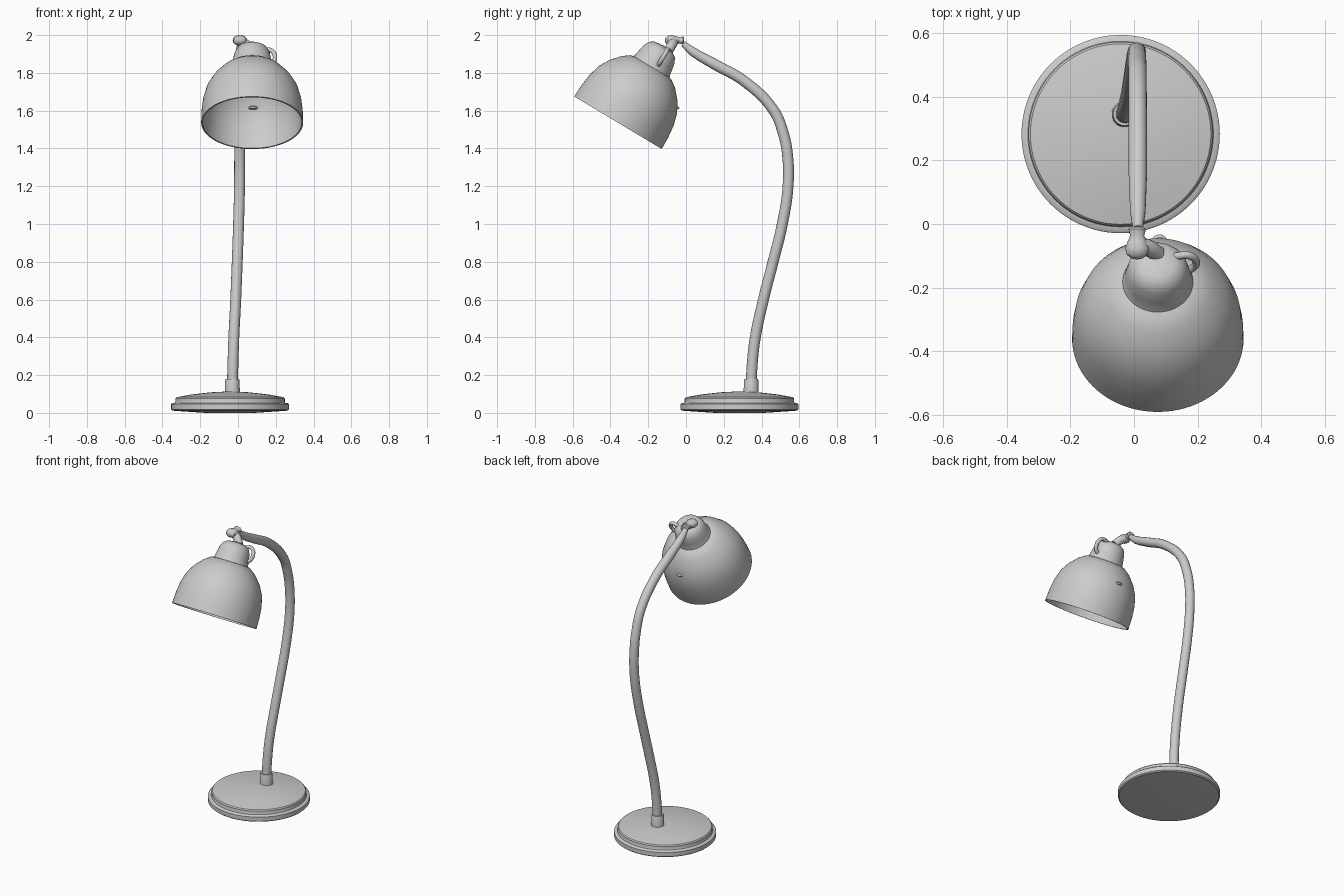
import bpy, bmesh, math
from mathutils import Vector, Matrix

if "Cube" in bpy.data.objects:
    bpy.data.objects.remove(bpy.data.objects["Cube"], do_unlink=True)

GREY = (0.6, 0.6, 0.6, 1)
paint = bpy.data.materials.new("grey_paint")
paint.use_nodes = True
paint.diffuse_color = GREY
bsdf = next(n for n in paint.node_tree.nodes if n.type == "BSDF_PRINCIPLED")
bsdf.inputs["Base Color"].default_value = GREY
bsdf.inputs["Roughness"].default_value = 0.6


def finish(obj, angle=35):
    """Colour the object and smooth it, keeping hard edges."""
    obj.data.materials.clear()
    obj.data.materials.append(paint)
    bpy.ops.object.select_all(action="DESELECT")
    obj.select_set(True)
    bpy.context.view_layer.objects.active = obj
    bpy.ops.object.shade_smooth_by_angle(angle=math.radians(angle))


def lathe(name, profile, origin, axis=(0, 0, 1), squash=1, steps=64):
    """Turn (radius, height) points around an axis through origin."""
    bm = bmesh.new()
    verts = [bm.verts.new((r, 0, h)) for r, h in profile]
    edges = [bm.edges.new(pair) for pair in zip(verts, verts[1:])]
    bmesh.ops.spin(bm, geom=verts + edges, cent=(0, 0, 0), axis=(0, 0, 1),
                   angle=math.tau, steps=steps, use_duplicate=False)
    bmesh.ops.remove_doubles(bm, verts=bm.verts, dist=0.0002)
    bmesh.ops.recalc_face_normals(bm, faces=bm.faces)
    turn = Vector(axis).to_track_quat("Z", "Y").to_matrix().to_4x4()
    bm.transform(Matrix.Translation(origin) @ Matrix.Diagonal((1, 1, squash, 1)) @ turn)
    mesh = bpy.data.meshes.new(name)
    bm.to_mesh(mesh)
    bm.free()
    obj = bpy.data.objects.new(name, mesh)
    bpy.context.collection.objects.link(obj)
    finish(obj)


def tube(name, points, radius, tips=None):
    """Round tube through points; tips gives radius factors for the last points."""
    curve = bpy.data.curves.new(name, "CURVE")
    curve.dimensions = "3D"
    curve.bevel_depth = radius
    curve.bevel_resolution = 6
    curve.resolution_u = 10
    curve.use_fill_caps = True
    spline = curve.splines.new("BEZIER")
    spline.bezier_points.add(len(points) - 1)
    factors = [1] * (len(points) - len(tips or [])) + list(tips or [])
    for bp, co, f in zip(spline.bezier_points, points, factors):
        bp.co = co
        bp.radius = f
        bp.handle_left_type = bp.handle_right_type = "AUTO"
    obj = bpy.data.objects.new(name, curve)
    bpy.context.collection.objects.link(obj)
    bpy.ops.object.select_all(action="DESELECT")
    obj.select_set(True)
    bpy.context.view_layer.objects.active = obj
    bpy.ops.object.convert(target="MESH")
    finish(bpy.context.view_layer.objects.active, 50)


# Stepped round base with a shallow domed top
lathe("base", [(0, 0), (.13, 0), (.25, .008), (.305, .012), (.312, .018),
               (.312, .046), (.306, .051), (.292, .053), (.29, .058),
               (.29, .076), (.284, .083), (.2, .098), (.1, .109), (0, .114)],
      (-.042, .283, 0), steps=96)

# Collar that holds the stem
lathe("stem_collar", [(0, 0), (.04, 0), (.038, .065), (.035, .072), (0, .072)],
      (-.03, .345, .108), steps=40)

# Curved stem, tapering at the top
tube("stem", [(-.03, .345, .12), (-.027, .35, .25), (-.022, .367, .4),
              (-.012, .41, .6), (-.004, .461, .8), (.003, .51, 1),
              (.008, .54, 1.2), (.009, .538, 1.36), (.01, .515, 1.48),
              (.011, .465, 1.6), (.012, .31, 1.755), (.012, .153, 1.845),
              (.012, .04, 1.91), (.012, -.015, 1.955)], .029, (.85, .55))

# Tilted shade: outer wall, rim and inner wall in one profile
RIM = Vector((.075, -.36, 1.536))
AXIS = Vector((0, .515, .857)).normalized()
outer = [(.27, 0), (.268, .07), (.26, .14), (.242, .205), (.21, .262),
         (.165, .313), (.125, .342), (.0, .37)]
inner = [(max(r - .008, 0), h - (.009 if h else 0)) for r, h in outer]
lathe("shade", inner[::-1] + outer, RIM, AXIS, steps=80)

# Neck cap on top of the shade
lathe("shade_neck", [(0, .345), (.115, .335), (.107, .355), (.102, .385),
                     (.094, .425), (.08, .452), (.055, .468), (0, .475)],
      RIM, AXIS, steps=48)

# Small nub on the inside of the shade
lathe("inner_nub", [(0, -.01), (.018, -.008), (.027, 0), (.018, .008), (0, .01)],
      (.08, -.06, 1.615), steps=24)

# Swivel joint between stem and neck
lathe("swivel_knuckle", [(0, 0), (.022, 0), (.028, .006), (.022, .026), (.03, .045),
                         (.038, .066), (.033, .086), (.018, .098), (0, .102)],
      (.01, -.01, 1.972), (0, -1, 0), squash=.74, steps=24)
tube("swivel_link", [(.012, -.065, 1.968), (.045, -.075, 1.948), (.075, -.095, 1.915)],
     .026)

# Loop handle on the left side of the neck
ring_centre = RIM + AXIS * .405 + Vector((.085, .03, 0))
loop = []
for i in range(9):
    a = math.radians(115 - 230 * i / 8)
    loop.append(ring_centre + Vector((.036 * math.cos(a), 0, 0)) + AXIS * (.046 * math.sin(a)))
loop = [ring_centre + Vector((-.045, 0, 0)) + AXIS * .03] + loop
loop.append(ring_centre + Vector((-.03, 0, 0)) - AXIS * .045)
tube("loop_handle", loop, .012)
